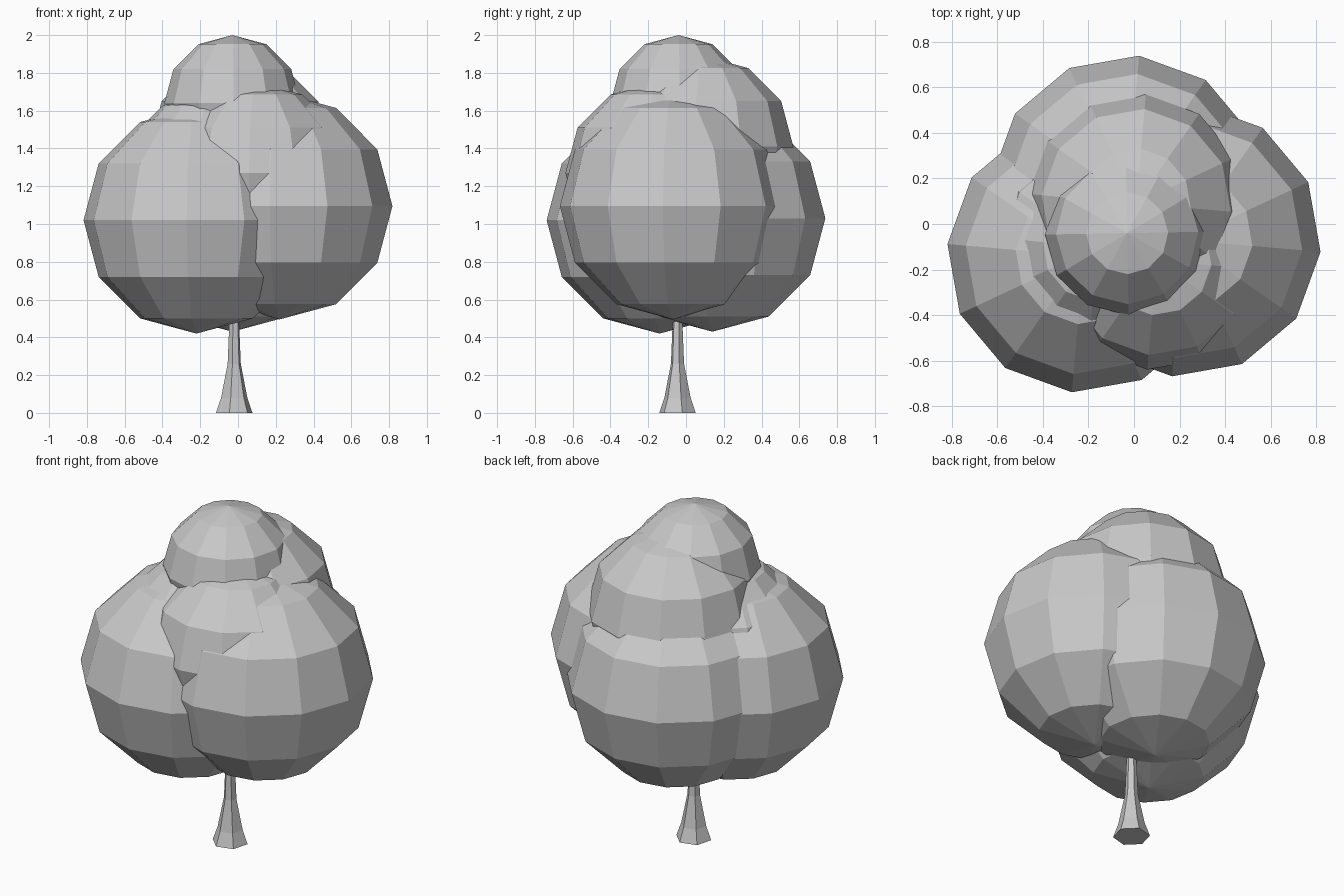
import bpy
import bmesh
import math
from mathutils import Matrix

cube = bpy.data.objects.get("Cube")
if cube:
    bpy.data.objects.remove(cube, do_unlink=True)

# One plain grey for the whole tree
GREY = (0.58, 0.58, 0.58, 1.0)
grey = bpy.data.materials.new("plain grey")
grey.use_nodes = True
grey.diffuse_color = GREY
bsdf = next(n for n in grey.node_tree.nodes if n.type == "BSDF_PRINCIPLED")
bsdf.inputs["Base Color"].default_value = GREY
bsdf.inputs["Roughness"].default_value = 0.8


def finish(name, bm):
    """Turn a bmesh into a flat-shaded grey object."""
    bmesh.ops.recalc_face_normals(bm, faces=bm.faces)
    mesh = bpy.data.meshes.new(name)
    bm.to_mesh(mesh)
    bm.free()
    mesh.materials.append(grey)
    obj = bpy.data.objects.new(name, mesh)
    bpy.context.scene.collection.objects.link(obj)
    return obj


def foliage(name, centre, radius, turn=-5):
    """Low-poly leaf ball, twelve sides and six bands."""
    bm = bmesh.new()
    place = Matrix.Translation(centre) @ Matrix.Rotation(math.radians(turn), 4, "Z")
    bmesh.ops.create_uvsphere(bm, u_segments=12, v_segments=6,
                              radius=radius, matrix=place)
    return finish(name, bm)


def flared_column(name, centre, profile, sides, turn):
    """Skin rings of (radius, height) into a closed tapering column."""
    bm = bmesh.new()
    rings = []
    for radius, z in profile:
        angles = [math.radians(turn) + math.tau * i / sides for i in range(sides)]
        rings.append([bm.verts.new((centre[0] + radius * math.cos(a),
                                    centre[1] + radius * math.sin(a), z))
                      for a in angles])
    for low, high in zip(rings, rings[1:]):
        for i in range(sides):
            j = (i + 1) % sides
            bm.faces.new((low[i], low[j], high[j], high[i]))
    bm.faces.new(rings[0][::-1])
    bm.faces.new(rings[-1])
    return finish(name, bm)


# Three large balls around the trunk
foliage("lower_foliage_right", (-0.22, -0.14, 1.02), 0.6)
foliage("lower_foliage_left", (0.22, -0.07, 1.095), 0.6)
foliage("lower_foliage_back", (-0.03, 0.14, 1.03), 0.6)

# Three medium balls nested above them
foliage("middle_foliage_right", (-0.16, -0.10, 1.21), 0.48)
foliage("middle_foliage_front", (0.10, -0.16, 1.27), 0.48)
foliage("middle_foliage_back", (0.01, 0.09, 1.41), 0.48)

# Crown ball
foliage("crown_foliage", (-0.03, -0.04, 1.64), 0.36, turn=1)

# Six-sided trunk with a flared foot
flared_column("trunk", (-0.02, -0.045),
              [(0.1, 0), (0.072, 0.08), (0.036, 0.26), (0.026, 0.5), (0.022, 0.9)],
              sides=6, turn=15)
